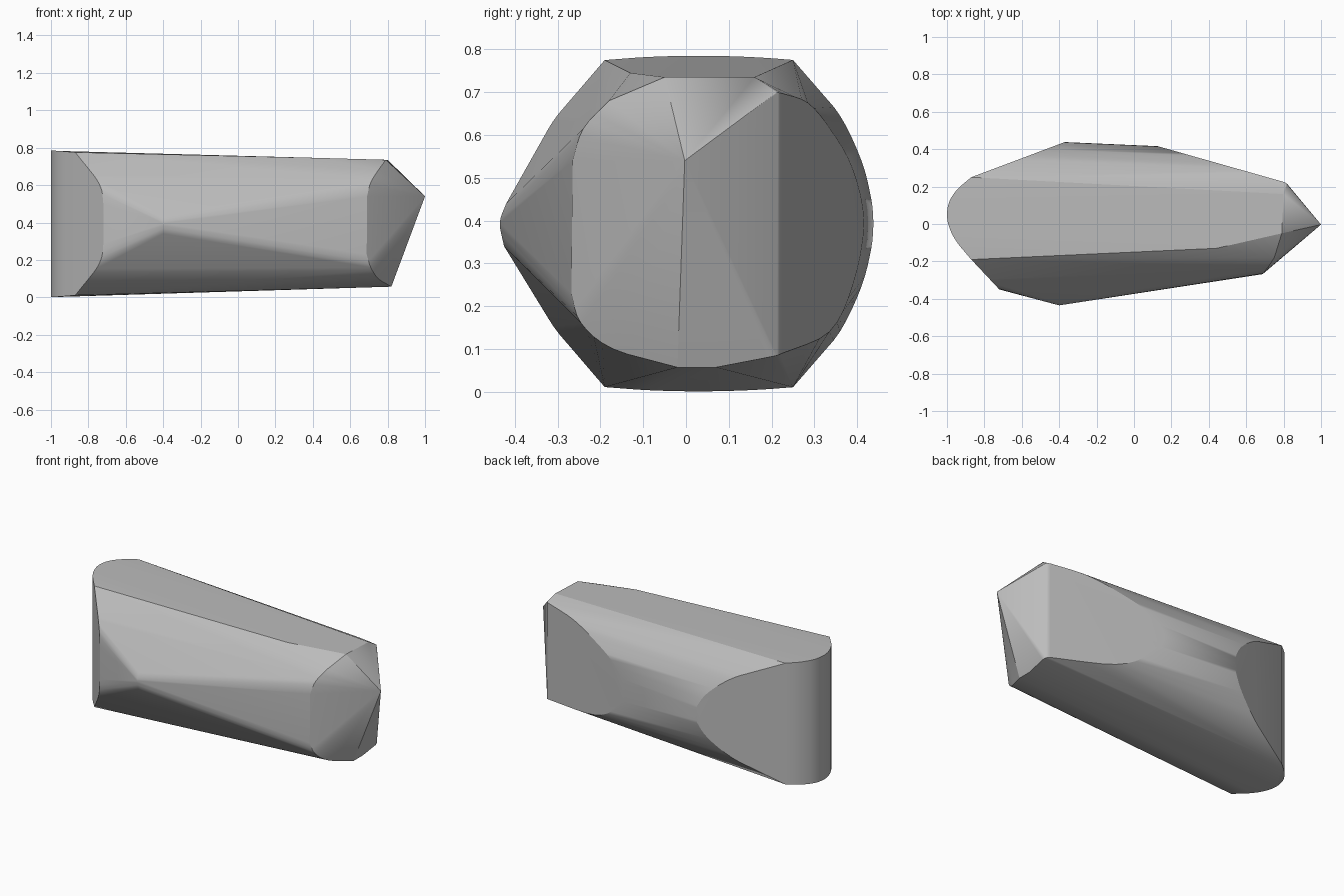
import bpy
import bmesh
import math
from mathutils import Vector

if "Cube" in bpy.data.objects:
    bpy.data.objects.remove(bpy.data.objects["Cube"], do_unlink=True)

MID_Z = 0.393


def smooth_path(points, steps=4):
    """Catmull-Rom path through a few points."""
    p = [Vector(q) for q in points]
    p = [2 * p[0] - p[1]] + p + [2 * p[-1] - p[-2]]
    out = []
    for a, b, c, d in zip(p, p[1:], p[2:], p[3:]):
        for i in range(steps):
            t = i / steps
            out.append(0.5 * (2 * b + (c - a) * t + (2 * a - 5 * b + 4 * c - d) * t ** 2
                              + (3 * b - a - 3 * c + d) * t ** 3))
    return out + [p[-2]]


def mirrored(points):
    """Repeat points below the middle height."""
    return points + [Vector((v.x, v.y, 2 * MID_Z - v.z)) for v in points]


def on_cut(start, end, outline):
    """Place (y, z) outline points on an upright cut plane."""
    (x0, y0), (x1, y1) = start, end
    return [(x0 + (y - y0) * (x1 - x0) / (y1 - y0), y, z) for y, z in outline]


points = []

# Rounded left end
plan = [(-0.87, -0.19), (-0.945, -0.1), (-0.985, -0.025), (-1, 0.05),
        (-0.985, 0.125), (-0.94, 0.19), (-0.87, 0.25)]
points += mirrored(smooth_path([(x, y, 0.785 - 0.1 * (abs(y - 0.03) ** 2) * 2) for x, y in plan]))

# Left cuts, front and back
points += mirrored(smooth_path(on_cut((-0.87, -0.19), (-0.72, -0.35), [
    (-0.19, 0.775), (-0.25, 0.705), (-0.31, 0.633), (-0.341, 0.57), (-0.35, 0.5)])))
points += mirrored(smooth_path(on_cut((-0.87, 0.25), (-0.37, 0.438), [
    (0.25, 0.765), (0.3, 0.715), (0.36, 0.645), (0.41, 0.54), (0.433, 0.45), (0.438, MID_Z)])))

# Blunt ridge at the front
points += smooth_path([(-0.4, -0.42, 0.44), (-0.4, -0.435, 0.395), (-0.4, -0.425, 0.34)])

# Right cut at the back
points += smooth_path(on_cut((0.12, 0.418), (0.8, 0.225), [
    (0.225, 0.697), (0.285, 0.675), (0.34, 0.61), (0.39, 0.52), (0.416, 0.395),
    (0.39, 0.25), (0.335, 0.14), (0.225, 0.09)]))
points += smooth_path([(0.8, 0.225, 0.697), (0.817, 0.215, 0.699), (0.82, 0.2, 0.7)])
points += smooth_path([(0.8, 0.225, 0.09), (0.82, 0.213, 0.085), (0.828, 0.19, 0.08)])

# Pointed right end and its rim
points += smooth_path([(0.75, -0.18, 0.68), (0.71, -0.24, 0.615), (0.69, -0.265, 0.54)])
points += smooth_path([(0.688, -0.268, 0.23), (0.71, -0.245, 0.16), (0.75, -0.17, 0.1),
                       (0.82, -0.02, 0.057)])
points += [Vector(p) for p in [
    (0.82, 0.07, 0.057), (0.79, -0.05, 0.735), (0.8, 0.16, 0.735),
    (0.44, -0.13, 0.745), (1, -0.003, 0.54)]]

# Skin the outlines into one solid
bm = bmesh.new()
for p in points:
    bm.verts.new(p)
bmesh.ops.remove_doubles(bm, verts=bm.verts, dist=0.003)
hull = bmesh.ops.convex_hull(bm, input=bm.verts)
unused = {g for g in hull["geom_interior"] + hull["geom_unused"] if isinstance(g, bmesh.types.BMVert)}
bmesh.ops.delete(bm, geom=list(unused), context="VERTS")
bmesh.ops.dissolve_limit(bm, angle_limit=math.radians(1.5), verts=bm.verts, edges=bm.edges)
bmesh.ops.recalc_face_normals(bm, faces=bm.faces)

mesh = bpy.data.meshes.new("faceted_body")
bm.to_mesh(mesh)
bm.free()
body = bpy.data.objects.new("faceted_body", mesh)
bpy.context.collection.objects.link(body)

# Plain grey material
grey = bpy.data.materials.new("plain grey")
grey.use_nodes = True
grey.diffuse_color = (0.5, 0.5, 0.5, 1)
grey.node_tree.nodes["Principled BSDF"].inputs["Base Color"].default_value = (0.5, 0.5, 0.5, 1)
mesh.materials.append(grey)

# Smooth the rounded sides, keep the cut edges sharp
bpy.ops.object.select_all(action="DESELECT")
body.select_set(True)
bpy.context.view_layer.objects.active = body
bpy.ops.object.shade_smooth_by_angle(angle=math.radians(24))
weighted = body.modifiers.new("even_shading", "WEIGHTED_NORMAL")
weighted.keep_sharp = True
